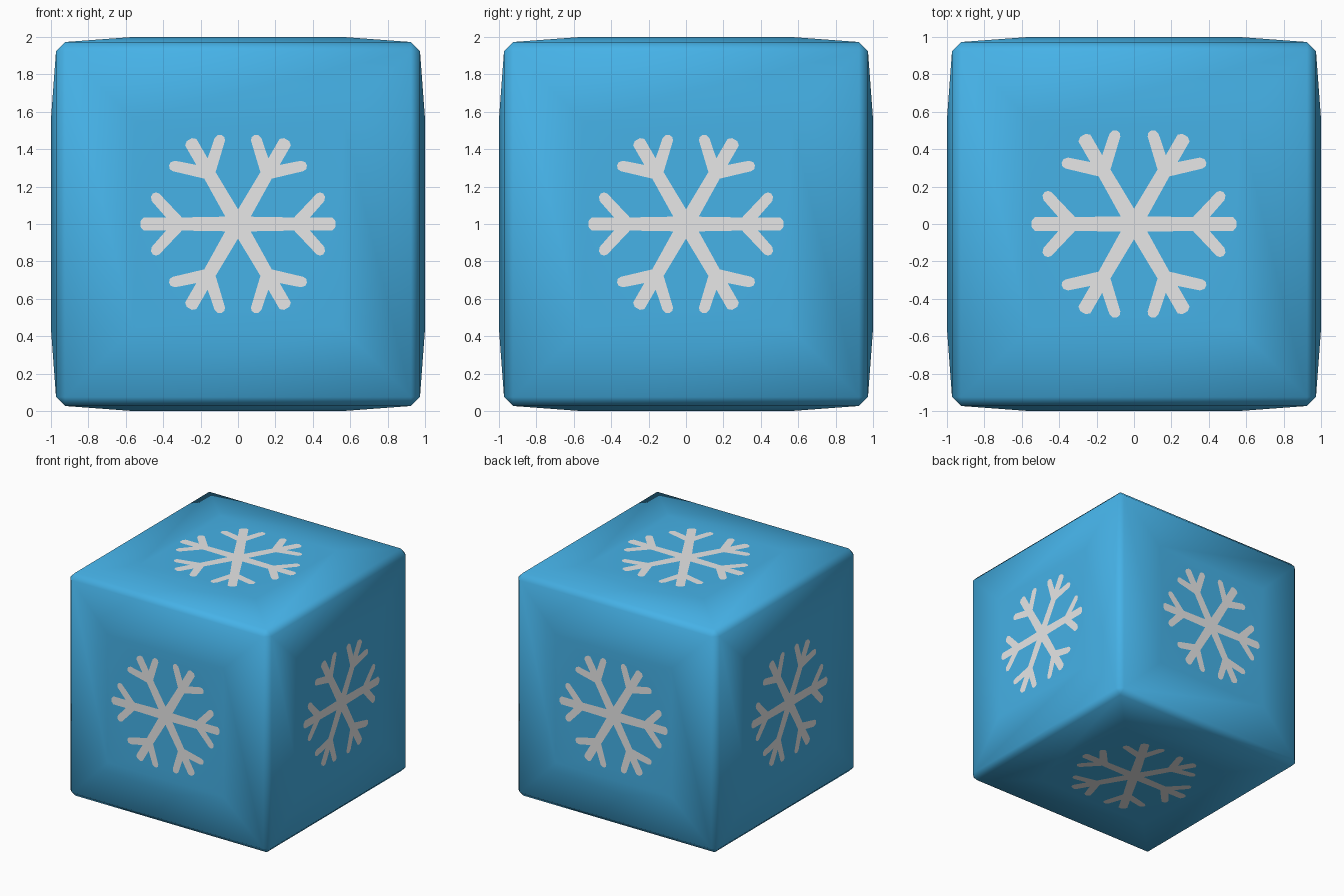
import bpy, bmesh, math
from mathutils import Vector, Matrix

if "Cube" in bpy.data.objects:
    bpy.data.objects.remove(bpy.data.objects["Cube"])


def material(name, rgb):
    m = bpy.data.materials.new(name)
    m.diffuse_color = (*rgb, 1)
    m.use_nodes = True
    m.node_tree.nodes["Principled BSDF"].inputs["Base Color"].default_value = m.diffuse_color
    return m


# Upper half of one snowflake arm, pointing along +x, from notch to tip
HALF_ARM = [(0.068, 0.039), (0.30, 0.035), (0.42, 0.162), (0.437, 0.169),
            (0.455, 0.163), (0.466, 0.146), (0.461, 0.122), (0.385, 0.035),
            (0.505, 0.035), (0.521, 0.016)]


def snowflake(scale):
    """Counter-clockwise outline of a six-armed snowflake."""
    arm = [(x, -y) for x, y in HALF_ARM[1:]] + HALF_ARM[::-1]
    points = []
    for k in range(6):
        turn = Matrix.Rotation(k * math.pi / 3, 2)
        points += [turn @ Vector(p) * scale for p in arm]
    return points


# Chamfered cube with slightly raised flat panels
bm = bmesh.new()
bmesh.ops.create_cube(bm, size=1.946)
bmesh.ops.bevel(bm, geom=bm.edges[:], offset=0.048, segments=1,
                profile=0.5, affect='EDGES')
panels = [f for f in bm.faces if f.calc_area() > 1]
bmesh.ops.inset_individual(bm, faces=panels, thickness=0.365, depth=0.027,
                           use_even_offset=True)

# Cut a snowflake into every raised panel
for panel in panels:
    normal = panel.normal.copy()
    normal = Vector([round(c) for c in normal])
    centre = panel.calc_center_median()
    across = Vector((0, 1, 0)) if abs(normal.x) > 0.5 else Vector((1, 0, 0))
    up = normal.cross(across)
    border = list(panel.edges)
    bmesh.ops.delete(bm, geom=[panel], context='FACES_ONLY')
    size = 1.05 if abs(normal.z) > 0.5 else 1.0
    verts = [bm.verts.new(centre + across * p.x + up * p.y)
             for p in snowflake(size)]
    outline = [bm.edges.new((verts[i - 1], verts[i])) for i in range(len(verts))]
    bmesh.ops.triangle_fill(bm, edges=border + outline, use_beauty=True,
                            normal=normal)
    flake = bm.faces.new(verts)
    flake.material_index = 1

bmesh.ops.recalc_face_normals(bm, faces=bm.faces[:])
for f in bm.faces:
    f.smooth = True
bmesh.ops.translate(bm, verts=bm.verts[:], vec=(0, 0, 1))

mesh = bpy.data.meshes.new("ice_block")
bm.to_mesh(mesh)
bm.free()
mesh.materials.append(material("ice_blue", (0.062, 0.455, 0.82)))
mesh.materials.append(material("snow_white", (0.8, 0.8, 0.8)))
block = bpy.data.objects.new("ice_block", mesh)
bpy.context.collection.objects.link(block)
